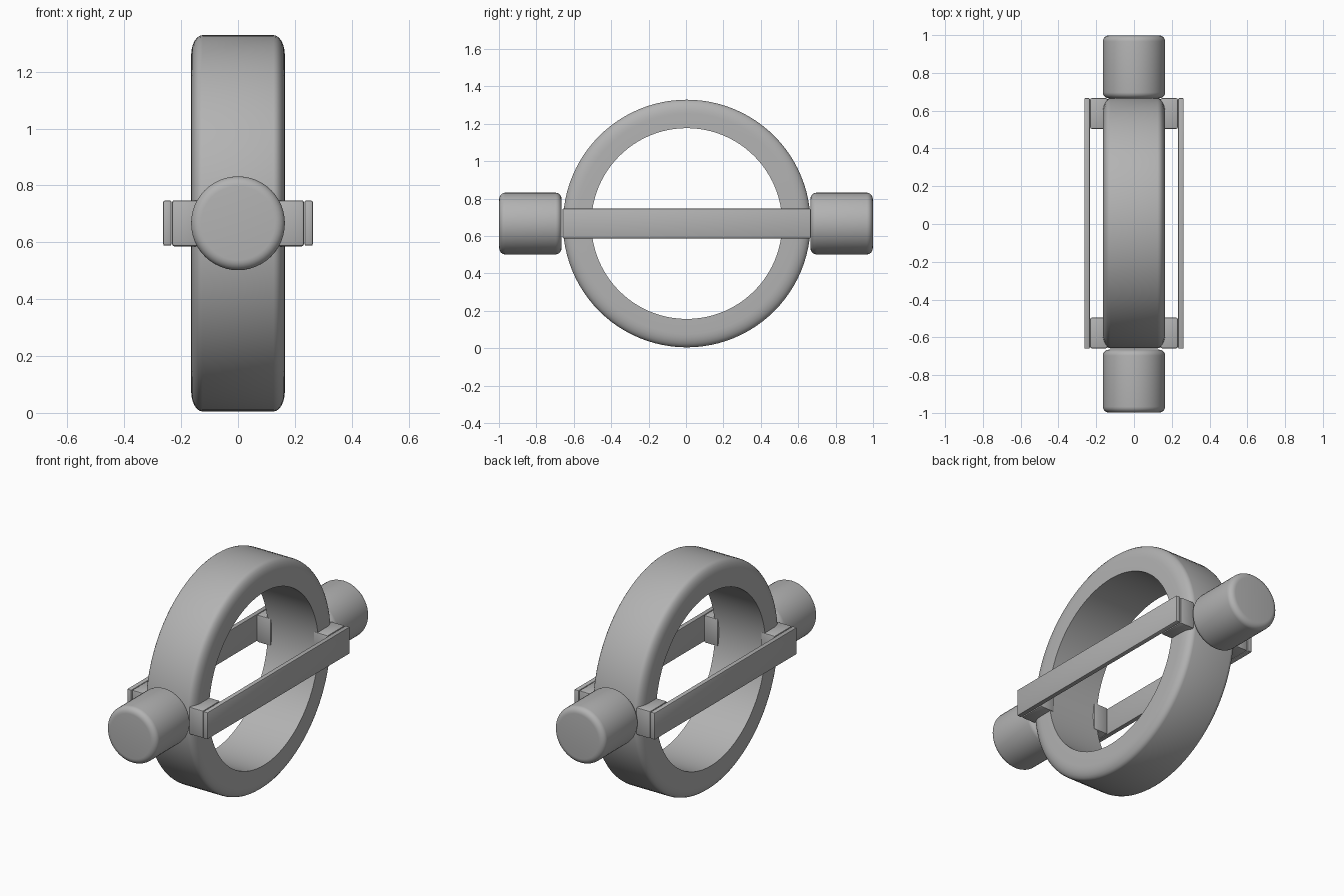
import bpy
import bmesh
import math
from mathutils import Matrix

cube = bpy.data.objects.get("Cube")
if cube:
    bpy.data.objects.remove(cube, do_unlink=True)

grey = bpy.data.materials.new("plain_grey")
grey.use_nodes = True
GREY = (0.45, 0.45, 0.45, 1)
grey.diffuse_color = GREY
grey.node_tree.nodes["Principled BSDF"].inputs["Base Color"].default_value = GREY

CZ = 0.667  # height of the common axis


def finish(name, bm, angle=40):
    bmesh.ops.recalc_face_normals(bm, faces=bm.faces)
    mesh = bpy.data.meshes.new(name)
    bm.to_mesh(mesh)
    bm.free()
    mesh.materials.append(grey)
    obj = bpy.data.objects.new(name, mesh)
    bpy.context.collection.objects.link(obj)
    bpy.ops.object.select_all(action='DESELECT')
    obj.select_set(True)
    bpy.context.view_layer.objects.active = obj
    bpy.ops.object.shade_smooth_by_angle(angle=math.radians(angle))
    return obj


def lathe(name, profile, axis, center, steps, closed):
    """Spin (along, radius) points around the x or y axis."""
    bm = bmesh.new()
    rings = []
    for i in range(steps):
        a = 2 * math.pi * i / steps
        c, s = math.cos(a), math.sin(a)
        rings.append([bm.verts.new((t, r * c, r * s) if axis == 'X' else (r * c, t, r * s))
                      for t, r in profile])
    n = len(profile)
    for i in range(steps):
        a, b = rings[i], rings[(i + 1) % steps]
        for j in range(n if closed else n - 1):
            k = (j + 1) % n
            bm.faces.new((a[j], a[k], b[k], b[j]))
    if not closed:
        bm.faces.new([r[0] for r in rings])
        bm.faces.new([r[-1] for r in rings])
    bmesh.ops.translate(bm, verts=bm.verts, vec=center)
    return finish(name, bm)


def corner(t, r, dt, dr, count=6):
    """Quarter ellipse from the side wall up to the rim."""
    out = []
    for i in range(count + 1):
        a = math.pi / 2 * i / count
        out.append((t + dt * math.cos(a), r + dr * math.sin(a)))
    return out


def box(name, lo, hi, bevel):
    bm = bmesh.new()
    size = [h - l for l, h in zip(lo, hi)]
    mid = [(h + l) / 2 for l, h in zip(lo, hi)]
    bmesh.ops.create_cube(bm, size=1, matrix=Matrix.Translation(mid) @ Matrix.Diagonal((*size, 1)))
    bmesh.ops.bevel(bm, geom=bm.edges[:], offset=bevel, segments=2, profile=0.5, affect='EDGES')
    return finish(name, bm, 30)


# Wide upright ring, rounded on the outer rim only
half = corner(0.125, 0.59, 0.04, 0.072)
ring = [(0.165, 0.51)] + half
ring += [(-t, r) for t, r in reversed(ring)]
lathe("ring", ring, 'X', (0, 0.004, CZ), 96, True)

# Round drums at the front and back
edge = corner(0.135, 0.13, 0.032, 0.035)
drum = edge + [(-t, r) for t, r in reversed(edge)]
for name, y in (("front_drum", -0.832), ("back_drum", 0.832)):
    lathe(name, drum, 'Y', (0, y, CZ), 48, False)

# Side bars and the blocks that hold them to the ring
for side, s in (("left", 1), ("right", -1)):
    def span(a, b):
        return sorted((s * a, s * b))
    x0, x1 = span(0.234, 0.263)
    box(side + "_bar", (x0, -0.66, 0.588), (x1, 0.667, 0.747), 0.006)
    x0, x1 = span(0.14, 0.232)
    for end, y in (("front", -0.577), ("back", 0.585)):
        box(f"{side}_{end}_block", (x0, y - 0.081, 0.586), (x1, y + 0.081, 0.748), 0.008)
